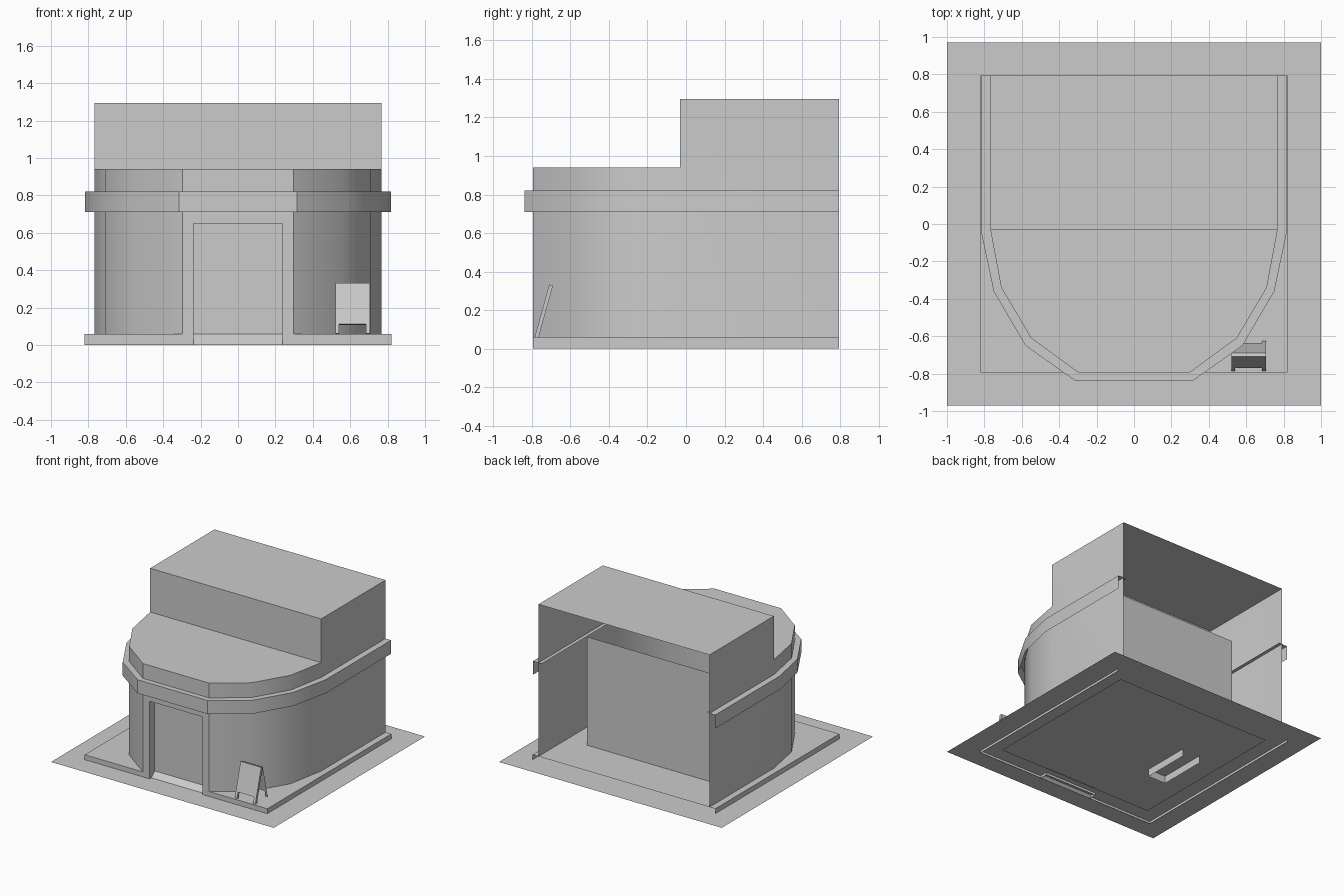
import bpy, bmesh, math

if "Cube" in bpy.data.objects:
    bpy.data.objects.remove(bpy.data.objects["Cube"])

grey = bpy.data.materials.new("light_grey")
grey.use_nodes = True
grey.diffuse_color = (0.6, 0.6, 0.6, 1)
grey.node_tree.nodes["Principled BSDF"].inputs["Base Color"].default_value = (0.6, 0.6, 0.6, 1)


def make(name, faces, smooth=False):
    """Build an object from a list of faces, each a list of points."""
    bm = bmesh.new()
    for pts in faces:
        bm.faces.new([bm.verts.new(p) for p in pts])
    bmesh.ops.remove_doubles(bm, verts=bm.verts, dist=0.0005)
    bmesh.ops.recalc_face_normals(bm, faces=bm.faces)
    mesh = bpy.data.meshes.new(name)
    bm.to_mesh(mesh)
    bm.free()
    mesh.materials.append(grey)
    ob = bpy.data.objects.new(name, mesh)
    bpy.context.collection.objects.link(ob)
    if smooth:
        bpy.ops.object.select_all(action='DESELECT')
        ob.select_set(True)
        bpy.context.view_layer.objects.active = ob
        bpy.ops.object.shade_smooth_by_angle(angle=math.radians(30))
    return ob


def walls(path, z0, z1):
    """Vertical faces along an open path."""
    return [[(*a, z0), (*b, z0), (*b, z1), (*a, z1)] for a, b in zip(path, path[1:])]


def flat(path, z):
    return [(x, y, z) for x, y in path]


def ledge(outer, inner, z):
    """Horizontal faces between two matching paths."""
    pairs = list(zip(outer, inner))
    return [flat([a, b, d, c], z) for (a, c), (b, d) in zip(pairs, pairs[1:])]


def rectangle(x, y):
    """Closed rectangular path around the origin."""
    return [(-x, -y), (x, -y), (x, y), (-x, y), (-x, -y)]


def mirrored(half):
    """Left half path, continued across x = 0."""
    return half + [(-x, y) for x, y in reversed(half)]


BACK, FRONT, STEP = 0.795, -0.795, -0.03
FLOOR, ROOF, TOP = 0.06, 0.94, 1.295
SIDE, DOOR, DOOR_Y, DOOR_Z = 0.768, 0.237, -0.73, 0.65
GROUND = 0.02

# Ground sheet, open under the floor
make("ground", ledge(rectangle(1, .97), rectangle(.70, .68), GROUND))

# Plinth, open at the back and below, notched at the doorway
plinth = mirrored([(-.82, BACK), (-.82, FRONT), (-DOOR, FRONT), (-DOOR, DOOR_Y)])
make("plinth", walls(plinth, 0, FLOOR) + [flat(plinth, FLOOR)])
make("door_ramp", [[(-DOOR, FRONT, 0), (DOOR, FRONT, 0),
                    (DOOR, DOOR_Y, FLOOR), (-DOOR, DOOR_Y, FLOOR)]])

# Building shell: curved front, side walls, stepped roof, open back
half = [(-SIDE, STEP), (-.71, -.34), (-.55, -.61), (-.297, FRONT)]
curve = mirrored(half)
shell = [flat(curve, ROOF)]
for s in (-1, 1):
    shell += walls([(s * -x, y) for x, y in half], FLOOR, ROOF)
    shell += walls([(s * .297, FRONT), (s * DOOR, FRONT)], FLOOR, DOOR_Z)
    shell.append([(s * SIDE, y, z) for y, z in
                  ((STEP, FLOOR), (BACK, FLOOR), (BACK, TOP), (STEP, TOP), (STEP, ROOF))])
shell.append([(x, FRONT, z) for x, z in
              ((-.297, DOOR_Z), (-DOOR, DOOR_Z), (DOOR, DOOR_Z),
               (.297, DOOR_Z), (.297, ROOF), (-.297, ROOF))])
shell += walls([(-SIDE, STEP), (SIDE, STEP)], ROOF, TOP)
shell.append(flat([(-SIDE, STEP), (SIDE, STEP), (SIDE, BACK), (-SIDE, BACK)], TOP))
make("building_shell", shell, smooth=True)

# Recessed doorway
recess = mirrored([(-DOOR, FRONT), (-DOOR, DOOR_Y)])
make("doorway", walls(recess, FLOOR, DOOR_Z) + [flat(recess, DOOR_Z)])

# Projecting band: outer face and top ledge, open underneath
outer = mirrored([(-.818, BACK), (-.818, -.04), (-.75, -.36), (-.58, -.65), (-.315, -.838)])
inner = mirrored([(-.74, BACK), (-.74, -.02), (-.68, -.32), (-.53, -.585), (-.29, -.76)])
make("band", walls(outer, .71, .82) + ledge(outer, inner, .82), smooth=True)

# Interior partition
make("partition", walls([(-.59, .43), (.59, .43)], FLOOR, ROOF))

# Interior counter, reaching through the floor, open at its rear end
counter = [(-.36, .14), (-.36, -.26), (-.52, -.26), (-.52, .14)]
make("counter", walls(counter, 0, .3) + [flat(counter, .3)])


# A-frame sign board: two leaning panels with a notch between the feet
def panel(name, foot, top, thickness):
    outline = [(.52, 0), (.54, 0), (.54, .18), (.685, .18), (.685, 0), (.705, 0), (.705, 1), (.52, 1)]
    face = [(x, foot + (top - foot) * t, FLOOR + .27 * t) for x, t in outline]
    ob = make(name, [face])
    if thickness:
        solid = ob.modifiers.new("thickness", 'SOLIDIFY')
        solid.thickness = thickness
        solid.offset = 0


panel("sign_front_panel", -.775, -.70, .02)
panel("sign_back_panel", -.625, -.69, 0)
